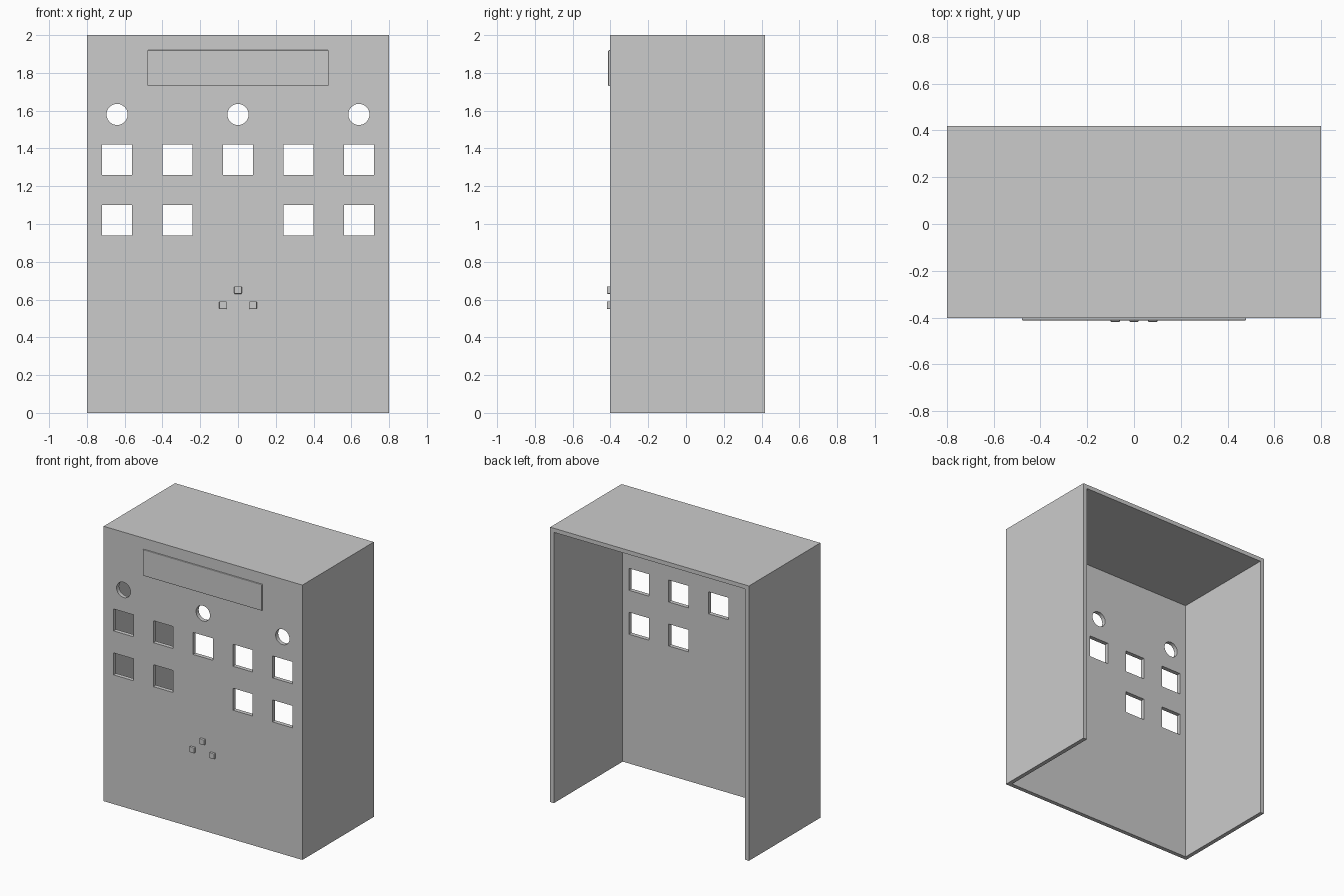
import bpy, bmesh, math
from mathutils import Matrix

if "Cube" in bpy.data.objects:
    bpy.data.objects.remove(bpy.data.objects["Cube"])

FRONT, BACK, W, H, T = -0.402, 0.419, 0.8, 2.0, 0.03


def add_box(bm, lo, hi):
    size = [b - a for a, b in zip(lo, hi)]
    mid = [(a + b) / 2 for a, b in zip(lo, hi)]
    m = Matrix.Translation(mid) @ Matrix.Diagonal((*size, 1))
    bmesh.ops.create_cube(bm, size=1, matrix=m)


def finish(name, bm):
    mesh = bpy.data.meshes.new(name)
    bm.to_mesh(mesh)
    bm.free()
    ob = bpy.data.objects.new(name, mesh)
    bpy.context.collection.objects.link(ob)
    return ob


def box(name, lo, hi, bevel=0):
    bm = bmesh.new()
    add_box(bm, lo, hi)
    if bevel:
        edges = [e for e in bm.edges]
        bmesh.ops.bevel(bm, geom=edges, offset=bevel, segments=2, profile=0.5, affect='EDGES')
    return finish(name, bm)


# Cabinet shell: open at the back and the bottom
front = box("front_panel", (-W, FRONT, 0), (W, FRONT + T, H))
box("top_panel", (-W, FRONT + T, H - T), (W, BACK, H))
for side, s in (("left", -1), ("right", 1)):
    x0, x1 = sorted((s * W, s * (W - T)))
    box(side + "_side_panel", (x0, FRONT + T, 0), (x1, BACK, H - T))

# Cutters: two rows of square windows and three round holes
bm = bmesh.new()
windows = [(0.32 * i, 1.34) for i in range(-2, 3)] + [(0.32 * i, 1.02) for i in (-2, -1, 1, 2)]
for x, z in windows:
    add_box(bm, (x - 0.08, FRONT - 0.1, z - 0.08), (x + 0.08, FRONT + 0.1, z + 0.08))
for x in (-0.64, 0, 0.64):
    m = Matrix.Translation((x, FRONT, 1.58)) @ Matrix.Rotation(math.pi / 2, 4, 'X')
    bmesh.ops.create_cone(bm, cap_ends=True, segments=32, radius1=0.056, radius2=0.056,
                          depth=0.2, matrix=m)
cutter = finish("hole_cutter", bm)
cutter.hide_render = True

mod = front.modifiers.new("holes", 'BOOLEAN')
mod.operation = 'DIFFERENCE'
mod.solver = 'EXACT'
mod.object = cutter
bpy.context.view_layer.objects.active = front
bpy.ops.object.modifier_apply(modifier=mod.name)
bpy.data.objects.remove(cutter)

# Raised name plate
box("sign_plate", (-0.48, FRONT - 0.01, 1.73), (0.48, FRONT + 0.01, 1.92), bevel=0.004)

# Three small buttons
for i, (x, z) in enumerate(((0, 0.65), (-0.08, 0.57), (0.08, 0.57))):
    box(f"button_{i + 1}", (x - 0.02, FRONT - 0.017, z - 0.02),
        (x + 0.02, FRONT + 0.02, z + 0.02), bevel=0.004)
